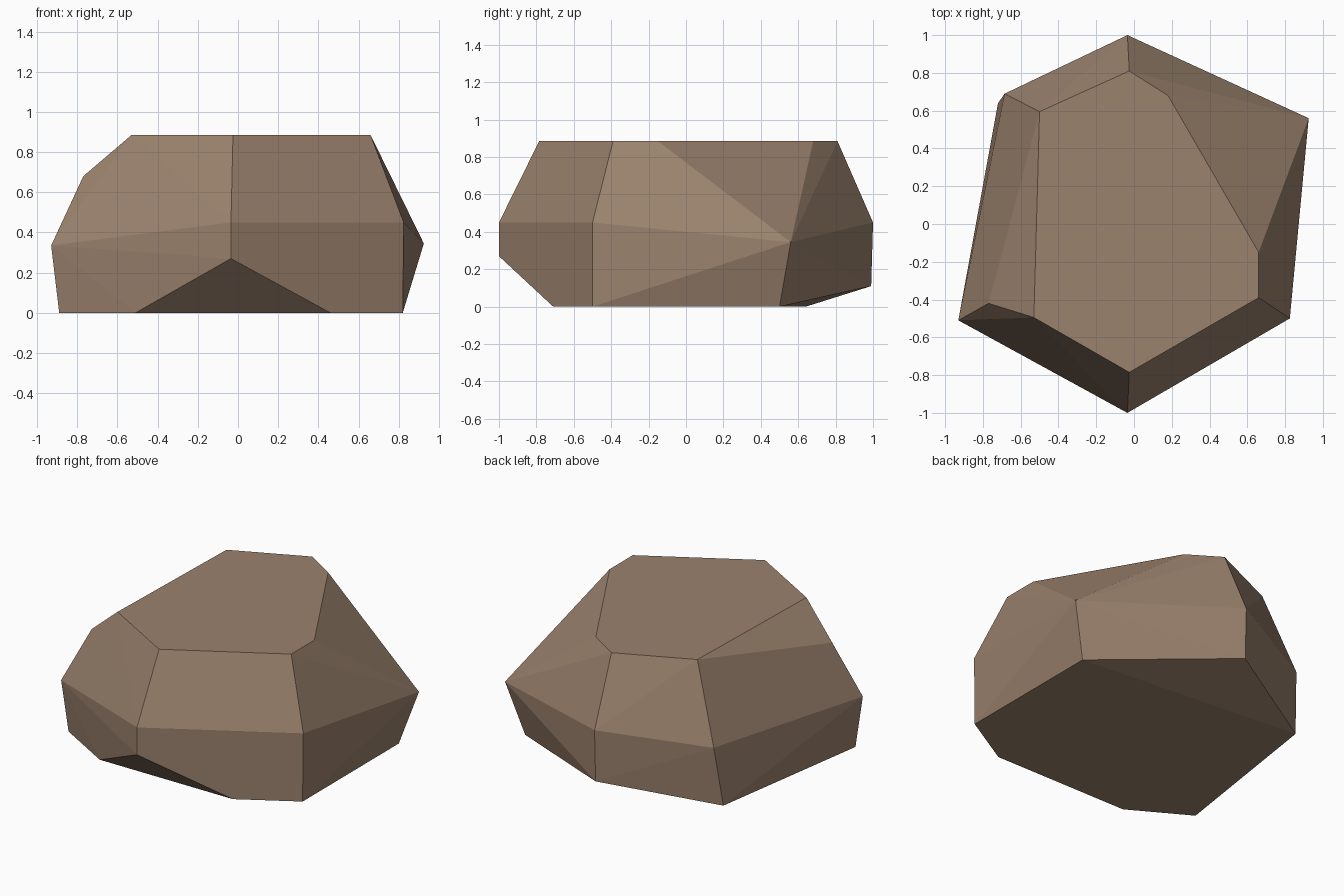
import bpy
import bmesh
import math

if "Cube" in bpy.data.objects:
    bpy.data.objects.remove(bpy.data.objects["Cube"])

# Corner rings of the chipped, roughly hexagonal boulder, from ground to top
TOP_Z = 0.885
ground = [(0.82, -0.50), (0.82, 0.50), (-0.72, 0.64),
          (-0.89, -0.49), (-0.51, -0.71), (0.46, -0.71)]
middle = [(-0.035, 0.99, 0.11), (-0.035, -1.0, 0.27), (-0.035, -1.0, 0.45),
          (0.825, -0.50, 0.45), (0.925, 0.56, 0.345), (-0.035, 1.0, 0.45),
          (-0.685, 0.69, 0.39), (-0.93, -0.51, 0.335), (-0.77, -0.42, 0.68)]
top = [(-0.025, 0.81), (0.18, 0.68), (0.66, -0.15), (0.66, -0.39),
       (-0.025, -0.785), (-0.53, -0.495), (-0.50, 0.595)]

# Boulder: one convex stone wrapped around the corners
bm = bmesh.new()
for p in [(x, y, 0) for x, y in ground] + middle + [(x, y, TOP_Z) for x, y in top]:
    bm.verts.new(p)
bmesh.ops.convex_hull(bm, input=bm.verts[:])
bmesh.ops.delete(bm, geom=[v for v in bm.verts if not v.link_faces], context='VERTS')
bmesh.ops.dissolve_limit(bm, angle_limit=math.radians(0.5),
                         verts=bm.verts[:], edges=bm.edges[:])
bmesh.ops.recalc_face_normals(bm, faces=bm.faces[:])

mesh = bpy.data.meshes.new("boulder")
bm.to_mesh(mesh)
bm.free()
boulder = bpy.data.objects.new("boulder", mesh)
bpy.context.collection.objects.link(boulder)

# Single brown stone colour
stone = bpy.data.materials.new("brown_stone")
stone.diffuse_color = (0.33, 0.225, 0.155, 1)
stone.use_nodes = True
stone.node_tree.nodes["Principled BSDF"].inputs["Base Color"].default_value = stone.diffuse_color
mesh.materials.append(stone)
